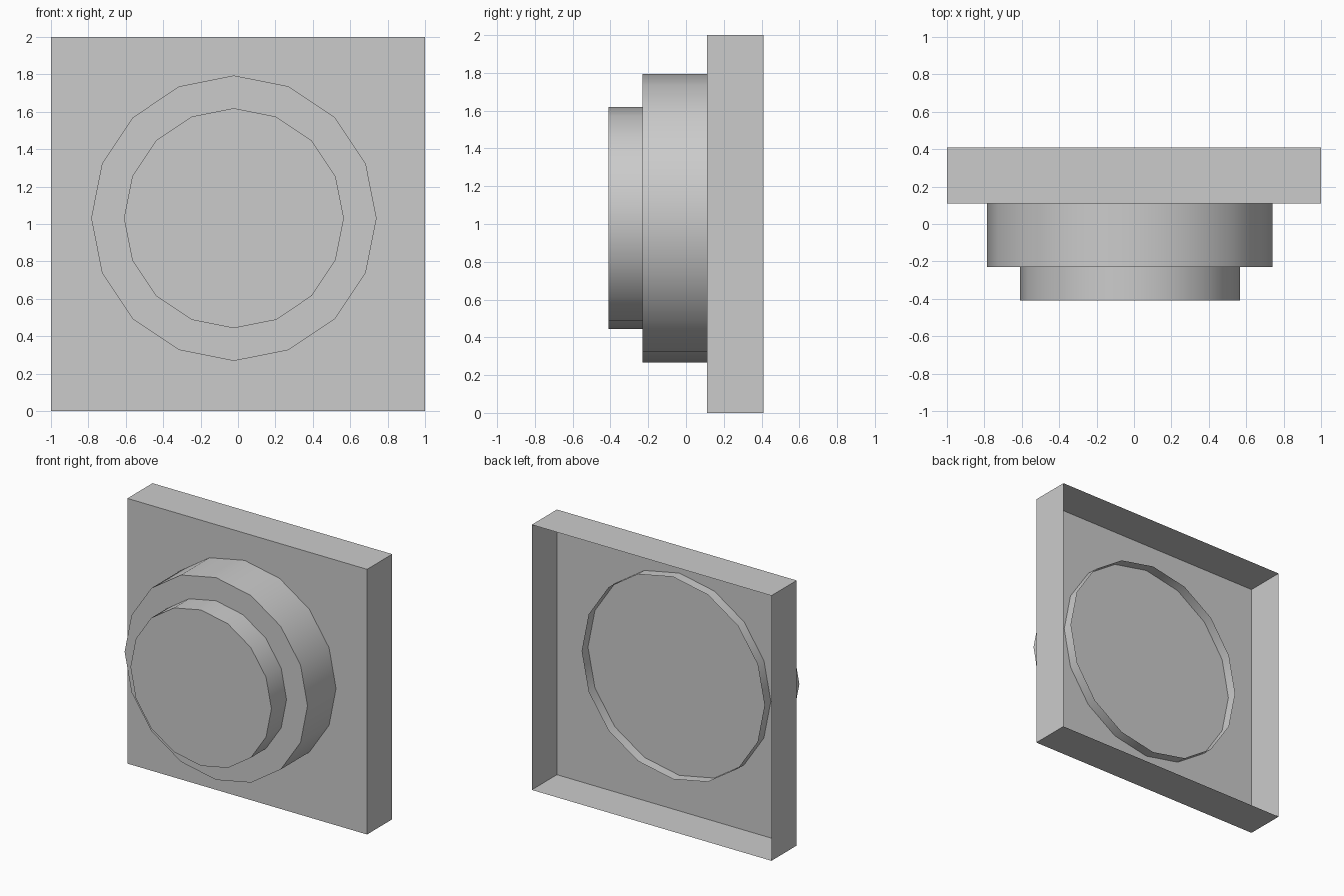
import bpy
import bmesh
from math import radians, sin, cos, tau

if "Cube" in bpy.data.objects:
    bpy.data.objects.remove(bpy.data.objects["Cube"])


def make_object(name, bm):
    mesh = bpy.data.meshes.new(name)
    bm.to_mesh(mesh)
    bm.free()
    obj = bpy.data.objects.new(name, mesh)
    bpy.context.collection.objects.link(obj)
    return obj


# Square mounting plate: a thin-walled shallow tray, open at the back
FRONT, BACK = 0.11, 0.41
bm = bmesh.new()
bmesh.ops.create_cube(bm, size=1)
bmesh.ops.scale(bm, vec=(2, BACK - FRONT, 2), verts=bm.verts)
bmesh.ops.translate(bm, vec=(0, (FRONT + BACK) / 2, 1), verts=bm.verts)
bm.normal_update()
bmesh.ops.delete(bm, geom=[f for f in bm.faces if f.normal.y > 0.9],
                 context='FACES_ONLY')
make_object("plate_housing", bm)

# Stepped round button: open tube poking through the plate, capped in front
SIDES, CX, CZ = 16, -0.022, 1.031
PROFILE = [(0.763, 0.185), (0.763, -0.23), (0.588, -0.23), (0.588, -0.41)]
bm = bmesh.new()
rings = []
for radius, y in PROFILE:
    rings.append([bm.verts.new((CX + radius * cos(tau * i / SIDES), y,
                                CZ + radius * sin(tau * i / SIDES)))
                  for i in range(SIDES)])
for a, b in zip(rings, rings[1:]):
    for i in range(SIDES):
        j = (i + 1) % SIDES
        bm.faces.new((a[i], b[i], b[j], a[j]))
bm.faces.new(rings[-1])
bmesh.ops.recalc_face_normals(bm, faces=bm.faces)
# Make sure the cap faces forward
bm.normal_update()
cap = max(bm.faces, key=lambda f: len(f.verts))
if cap.normal.y > 0:
    bmesh.ops.reverse_faces(bm, faces=bm.faces)
button = make_object("stepped_button", bm)

# Smooth the round walls, keep the steps crisp
bpy.ops.object.select_all(action='DESELECT')
button.select_set(True)
bpy.context.view_layer.objects.active = button
bpy.ops.object.shade_smooth_by_angle(angle=radians(30))
